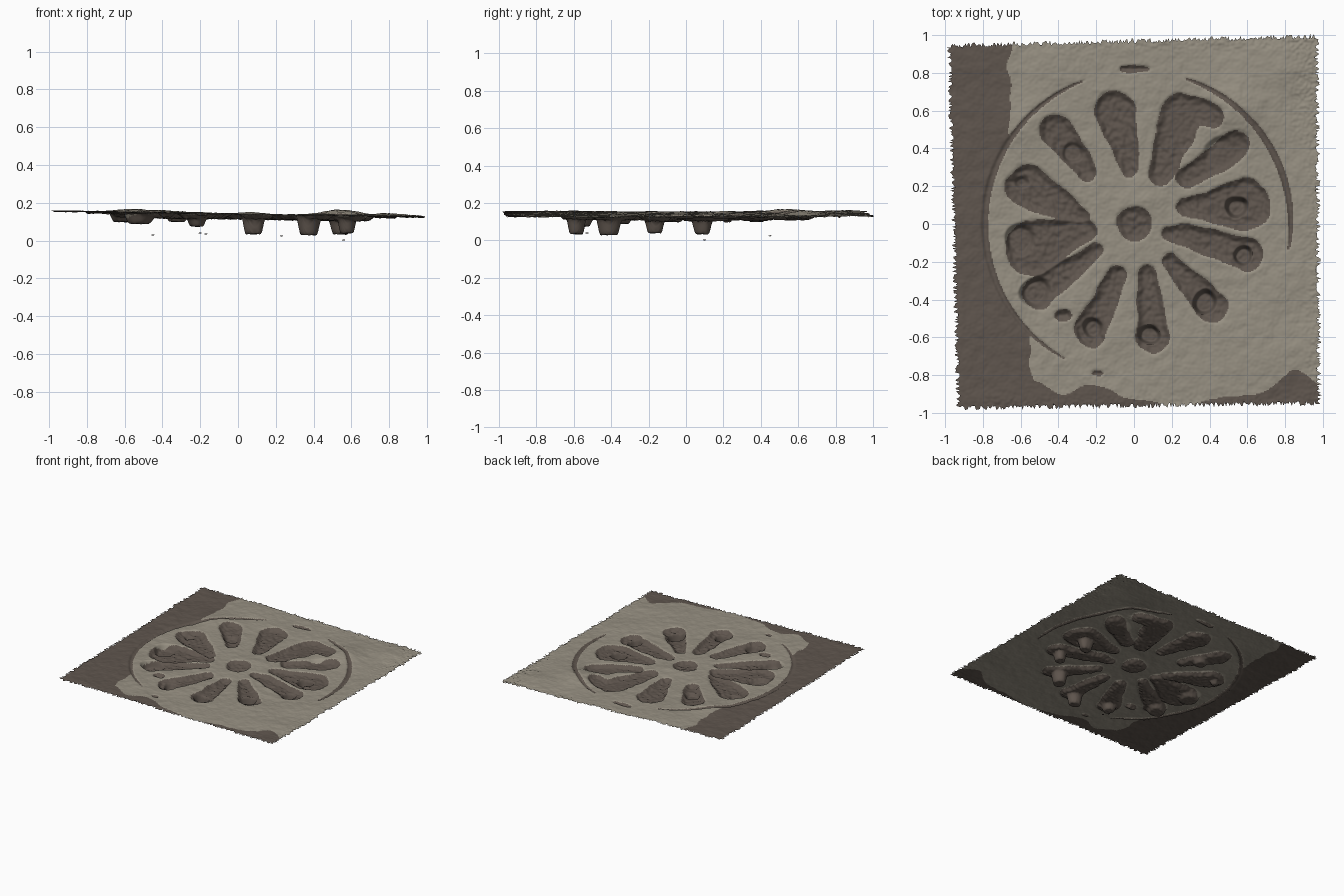
import bpy, bmesh, math, random
from mathutils import Vector, noise

if "Cube" in bpy.data.objects:
    bpy.data.objects.remove(bpy.data.objects["Cube"])

random.seed(4)
N = 300


def make_mat(name, col):
    m = bpy.data.materials.new(name)
    m.diffuse_color = (*col, 1)
    m.use_nodes = True
    m.node_tree.nodes["Principled BSDF"].inputs["Base Color"].default_value = m.diffuse_color
    return m


stone = make_mat("pale_stone", (0.31, 0.28, 0.225))
dirt = make_mat("dark_dirt", (0.115, 0.092, 0.076))

# petals: inner x, y, radius, outer x, y, radius
PETALS = [
    (-.02, .29, .045, -.10, .60, .105), (.14, .26, .06, .25, .57, .12),
    (.30, .60, .08, .42, .57, .06), (.28, .24, .055, .53, .41, .08),
    (.27, .09, .045, .58, .10, .14), (.26, -.06, .06, .60, -.16, .085),
    (.19, -.20, .045, .41, -.44, .085), (.07, -.27, .05, .10, -.60, .085),
    (-.09, -.27, .05, -.23, -.57, .085), (-.20, -.14, .04, -.50, -.36, .09),
    (-.26, -.03, .06, -.53, -.13, .15), (-.28, .04, .05, -.57, .20, .11),
    (-.25, .28, .055, -.41, .49, .09), (0, 0, .09, .001, 0, .09),
    (-.39, -.48, .025, -.36, -.48, .025), (-.06, .82, .014, .07, .82, .014),
    (-.21, -.79, .012, -.18, -.79, .012), (.18, -.05, .03, .26, -.06, .06),
]
# pits: x, y, radius, bottom z
PITS = [(.54, .09, .065, .035), (.08, -.58, .055, .035), (.37, -.42, .065, .03),
        (-.21, -.55, .06, .075), (.57, -.17, .05, .04), (-.52, -.36, .09, .09),
        (-.60, -.08, .09, .10), (-.60, .22, .05, .098), (.45, .38, .09, .105),
        (.27, .55, .09, .11), (-.33, .38, .06, .10)]
# low mounds: x, y, radius, height
MOUNDS = [(.55, .62, .22, .030), (-.55, .55, .2, .014), (.05, .1, .16, .006),
          (.8, .85, .2, .016), (-.4, .8, .25, .012), (.5, -.65, .3, .006)]


def smooth(a, b, v):
    t = max(0, min(1, (v - a) / (b - a)))
    return t * t * (3 - 2 * t)


def petal_dist(x, y):
    best = 9
    for ax, ay, ar, bx, by, br in PETALS:
        dx, dy = bx - ax, by - ay
        t = max(0, min(1, ((x - ax) * dx + (y - ay) * dy) / (dx * dx + dy * dy)))
        d = math.hypot(x - ax - dx * t, y - ay - dy * t) - ar - (br - ar) * t
        best = min(best, d)
    return best


def arc_dist(x, y):
    # thin groove around the rosette, in two tapering arcs
    r = math.hypot(x - .02, y)
    a = math.degrees(math.atan2(y, x - .02)) % 360
    best = 9
    for a0, a1, w in ((-10, 72, .017), (110, 242, .016)):
        aa = a - 360 if a > 300 else a
        if a0 < aa < a1:
            t = (aa - a0) / (a1 - a0)
            best = min(best, abs(r - .81) - w * math.sin(math.pi * t) ** .5)
    return best


def outer_dirt(x, y, wob):
    if math.hypot(x - .02, y) < .80:
        return False
    side = -.66 + wob * 1.5 + (.11 if y < -.5 else 0) + (.07 if -.5 < y < .45 else 0)
    if x < side:
        return True
    low = -.91 + .07 * smooth(-.35, -.55, x) + .05 * math.exp(-((x + .2) / .12) ** 2)
    low += .13 * math.exp(-((x - .87) / .13) ** 2)
    low -= .06 * math.exp(-((x - .2) / .2) ** 2)
    return y < low + wob


def sample(x, y):
    wob = .025 * noise.noise(Vector((x * 9, y * 9, 1)))
    d = petal_dist(x, y) + wob * .6
    arc = arc_dist(x, y)
    dark = d < 0 or arc < 0 or outer_dirt(x, y, wob)
    z = .141 - .016 * x
    edge = max(abs(x), abs(y))
    corner = smooth(.75, .95, x) * smooth(.2, .8, y)
    rough = 1 + 2.2 * smooth(.88, 1, edge) * (x > -.8) + 2.0 * corner
    z += .006 * noise.noise(Vector((x * 5, y * 5, 4)))
    z += .0035 * noise.noise(Vector((x * 19, y * 19, 7)))
    z += .0018 * rough * noise.noise(Vector((x * 60, y * 60, 9)))
    for mx, my, mr, h in MOUNDS:
        z += h * math.exp(-((x - mx) ** 2 + (y - my) ** 2) / (mr * mr * .5))
    z -= .026 * smooth(.015, -.035, d)
    z -= .010 * smooth(.008, -.012, arc)
    if d < 0:
        z += .007 * noise.noise(Vector((x * 38, y * 38, 2)))
    for px, py, pr, bottom in PITS:
        q = math.hypot(x - px, y - py) + wob
        if q < pr:
            k = smooth(pr, pr * .55, q)
            z += (bottom + .005 * noise.noise(Vector((x * 50, y * 50, 3))) - z) * k
    return z, dark


# ground slab: one rough sheet with ragged edges
bm = bmesh.new()
TL, TR, BL, BR = (-.975, .94), (.965, .99), (-.925, -.97), (.975, -.945)
rows, tone = [], []
for j in range(N + 1):
    v = j / N
    row, trow = [], []
    for i in range(N + 1):
        u = i / N
        x = (BL[0] * (1 - u) + BR[0] * u) * (1 - v) + (TL[0] * (1 - u) + TR[0] * u) * v
        y = (BL[1] * (1 - u) + BR[1] * u) * (1 - v) + (TL[1] * (1 - u) + TR[1] * u) * v
        if i in (0, N):
            x += random.uniform(-.012, .018) * (1 if i else -1)
        if j in (0, N):
            y += random.uniform(-.012, .018) * (1 if j else -1)
        z, dark = sample(x, y)
        row.append(bm.verts.new((x, y, z)))
        trow.append(dark)
    rows.append(row)
    tone.append(trow)
for j in range(N):
    for i in range(N):
        f = bm.faces.new((rows[j][i], rows[j][i + 1], rows[j + 1][i + 1], rows[j + 1][i]))
        f.smooth = True
        f.material_index = int(tone[j][i] + tone[j][i + 1] + tone[j + 1][i + 1] + tone[j + 1][i] >= 2)


def finish(bm, name):
    me = bpy.data.meshes.new(name)
    bm.to_mesh(me)
    bm.free()
    ob = bpy.data.objects.new(name, me)
    bpy.context.collection.objects.link(ob)
    me.materials.append(stone)
    me.materials.append(dirt)
    return ob


finish(bm, "rosette_slab")

# loose crumbs hanging under the pits
bm = bmesh.new()
for x, y, z in ((-.45, -.42, .03), (-.2, -.53, .04), (-.17, -.56, .035), (.23, .45, .025), (.56, .1, .003)):
    res = bmesh.ops.create_icosphere(bm, subdivisions=1, radius=.006)
    for p in res["verts"]:
        p.co = Vector((p.co.x * 1.6 + x, p.co.y * 1.6 + y, p.co.z * .5 + z))
for f in bm.faces:
    f.material_index = 1
finish(bm, "loose_crumbs")
